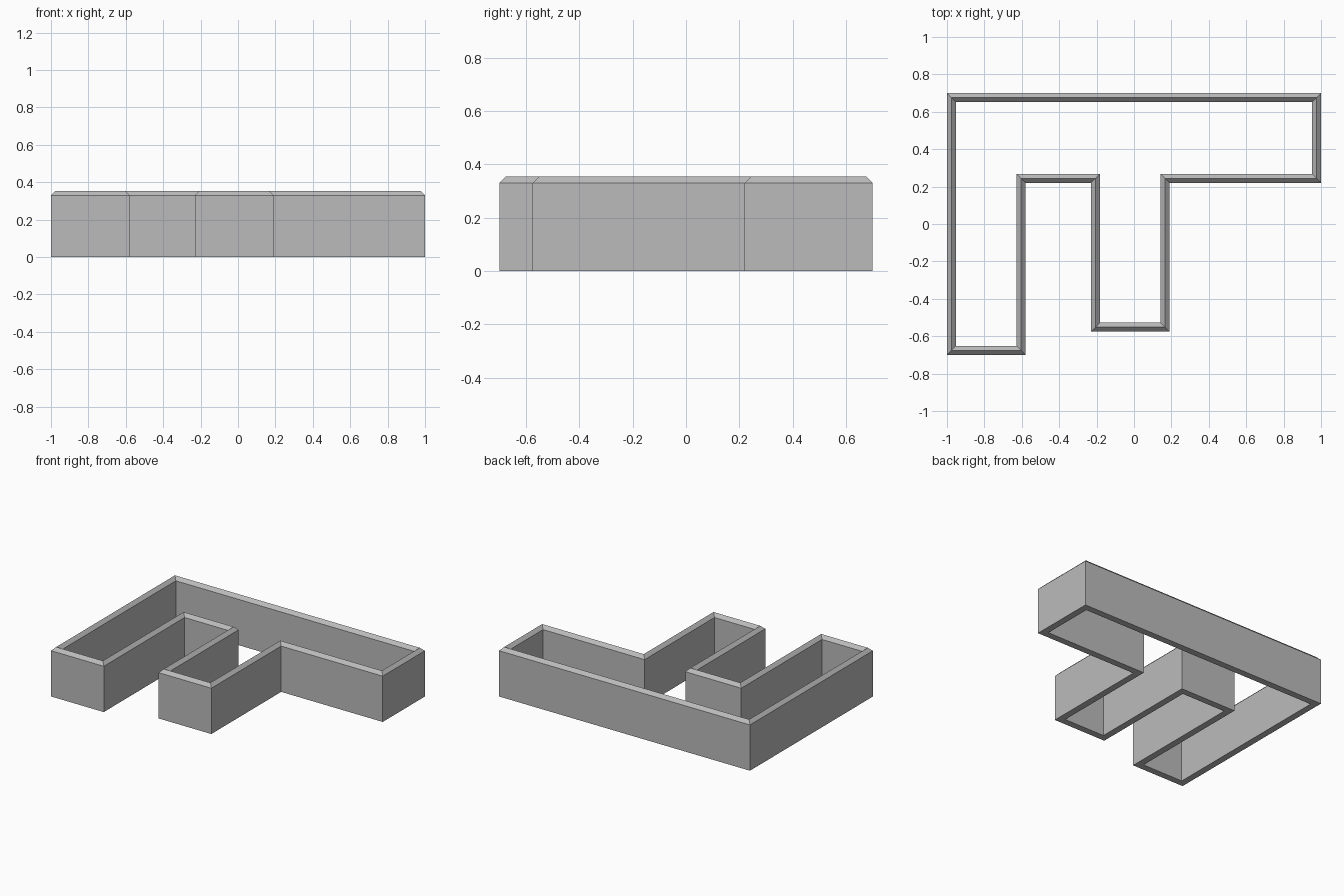
import bpy
import bmesh
from mathutils import Vector

cube = bpy.data.objects.get("Cube")
if cube:
    bpy.data.objects.remove(cube, do_unlink=True)

# Plain grey for the whole wall
grey = bpy.data.materials.new("wall_grey")
grey.use_nodes = True
colour = (0.5, 0.5, 0.5, 1)
grey.diffuse_color = colour
grey.node_tree.nodes["Principled BSDF"].inputs["Base Color"].default_value = colour

# Outer footprint, counter-clockwise
FOOTPRINT = [Vector(p) for p in (
    (-1, -0.7), (-0.58, -0.7), (-0.58, 0.22), (-0.23, 0.22), (-0.23, -0.575),
    (0.19, -0.575), (0.19, 0.22), (1, 0.22), (1, 0.7), (-1, 0.7))]
THICK, EAVES, RIDGE = 0.048, 0.33, 0.354


def inset(points, d):
    """Move every corner of a right-angled outline inwards by d."""
    result = []
    for i, p in enumerate(points):
        a = (p - points[i - 1]).normalized()
        b = (points[(i + 1) % len(points)] - p).normalized()
        result.append(p + d * Vector((-a.y - b.y, a.x + b.x)))
    return result


# Wall cross-section (inset, height) swept round the footprint
section = [(0, 0), (0, EAVES), (THICK / 2, RIDGE), (THICK, EAVES), (THICK, 0)]
bm = bmesh.new()
rings = [[bm.verts.new((p.x, p.y, z)) for p in inset(FOOTPRINT, d)] for d, z in section]
count = len(FOOTPRINT)
for k, ring in enumerate(rings):
    upper = rings[(k + 1) % len(rings)]
    for i in range(count):
        j = (i + 1) % count
        bm.faces.new((ring[i], ring[j], upper[j], upper[i]))
bmesh.ops.recalc_face_normals(bm, faces=bm.faces)

mesh = bpy.data.meshes.new("perimeter_wall")
bm.to_mesh(mesh)
bm.free()
mesh.materials.append(grey)
wall = bpy.data.objects.new("perimeter_wall", mesh)
bpy.context.collection.objects.link(wall)
